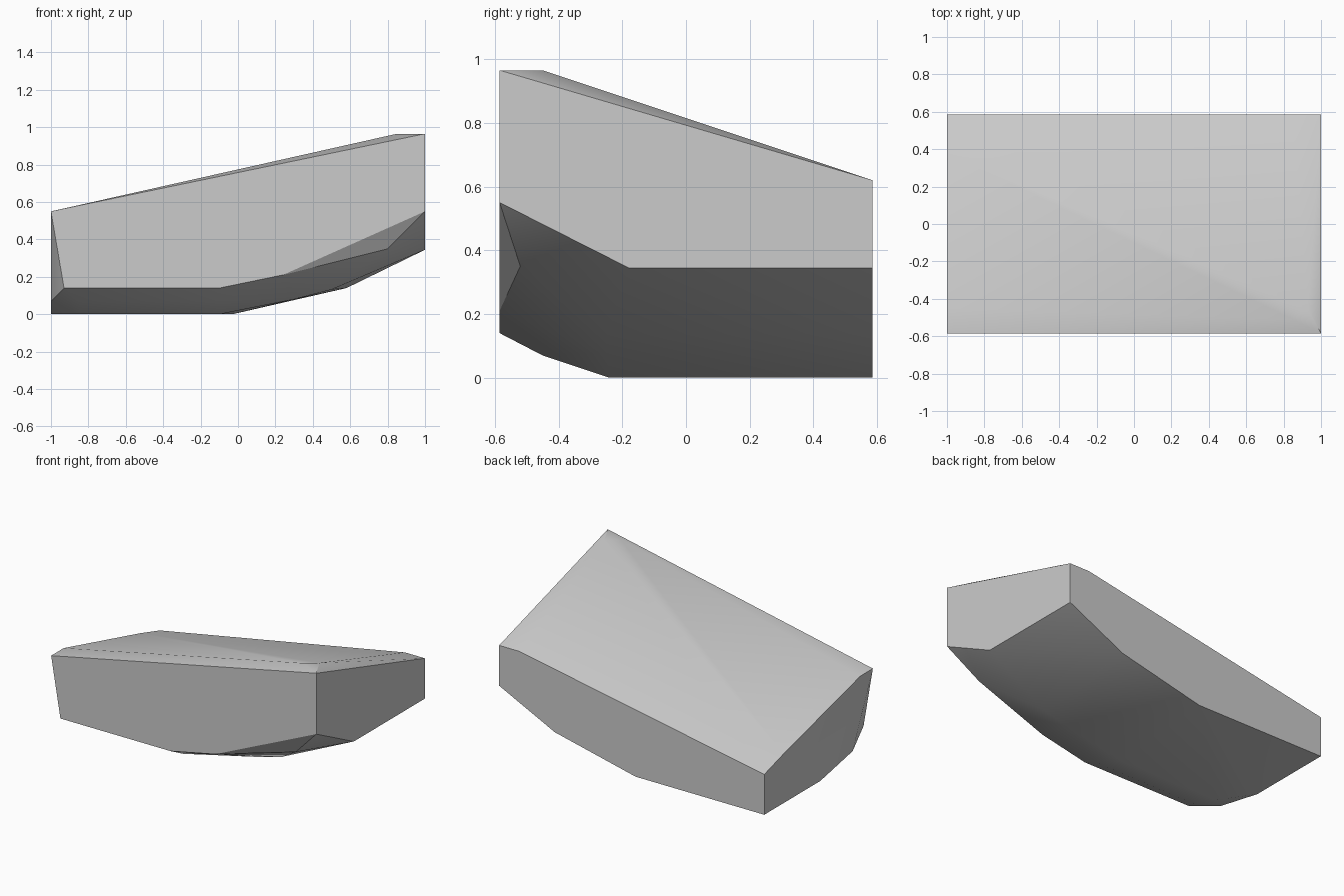
import bpy
import bmesh
import math

cube = bpy.data.objects.get("Cube")
if cube:
    bpy.data.objects.remove(cube, do_unlink=True)

SIDE, DEPTH, PEAK = 1.0, 0.585, 0.965


def make_material(name, value):
    material = bpy.data.materials.new(name)
    material.use_nodes = True
    colour = (value, value, value, 1)
    material.diffuse_color = colour
    shader = material.node_tree.nodes["Principled BSDF"]
    shader.inputs["Base Color"].default_value = colour
    return material


def hull_object(name, points, material):
    """Wrap the outlines in one convex faceted solid."""
    bm = bmesh.new()
    for point in points:
        bm.verts.new(point)
    hull = bmesh.ops.convex_hull(bm, input=bm.verts[:])
    unused = {g for g in hull["geom_interior"] + hull["geom_unused"]
              if isinstance(g, bmesh.types.BMVert)}
    bmesh.ops.delete(bm, geom=list(unused), context="VERTS")
    # Merge the triangles of the flat cut sides
    bmesh.ops.dissolve_limit(bm, angle_limit=math.radians(0.3),
                             verts=bm.verts[:], edges=bm.edges[:])
    bmesh.ops.recalc_face_normals(bm, faces=bm.faces[:])
    mesh = bpy.data.meshes.new(name)
    bm.to_mesh(mesh)
    bm.free()
    mesh.materials.append(material)
    obj = bpy.data.objects.new(name, mesh)
    bpy.context.collection.objects.link(obj)
    return obj


# Outlines of the flat sides: (x, z) for front and back, (y, z) for the ends
front_side = [(-SIDE, 0.55), (-0.93, 0.14), (-0.1, 0.14),
              (0.24, 0.21), (SIDE, 0.55), (SIDE, PEAK)]
back_side = [(-SIDE, 0.275), (-SIDE, 0), (-0.03, 0), (0.58, 0.14),
             (SIDE, 0.345), (SIDE, 0.62), (0.85, 0.62)]
low_end = [(-0.45, 0.55), (0.38, 0.335), (-0.02, 0), (-0.367, 0.07)]
high_end = [(-0.18, 0.345)]

# Bevel corners of the sloping top and rounded underside
top_corners = [(0.85, -0.51, PEAK), (0.93, -0.45, PEAK)]
underside = [(-0.85, -0.24, 0), (-0.1, -0.24, 0),
             (-0.85, -0.45, 0.07), (-0.1, -0.45, 0.07),
             (0.3, -0.25, 0.08), (0.5, -0.25, 0.132), (0.8, -0.52, 0.35)]

points = [(x, -DEPTH, z) for x, z in front_side]
points += [(x, DEPTH, z) for x, z in back_side]
points += [(-SIDE, y, z) for y, z in low_end]
points += [(SIDE, y, z) for y, z in high_end]
points += top_corners + underside

block = hull_object("stone_block", points, make_material("light grey", 0.6))

# Soft facets with crisp side edges
bpy.ops.object.select_all(action="DESELECT")
block.select_set(True)
bpy.context.view_layer.objects.active = block
bpy.ops.object.shade_smooth_by_angle(angle=math.radians(30))
